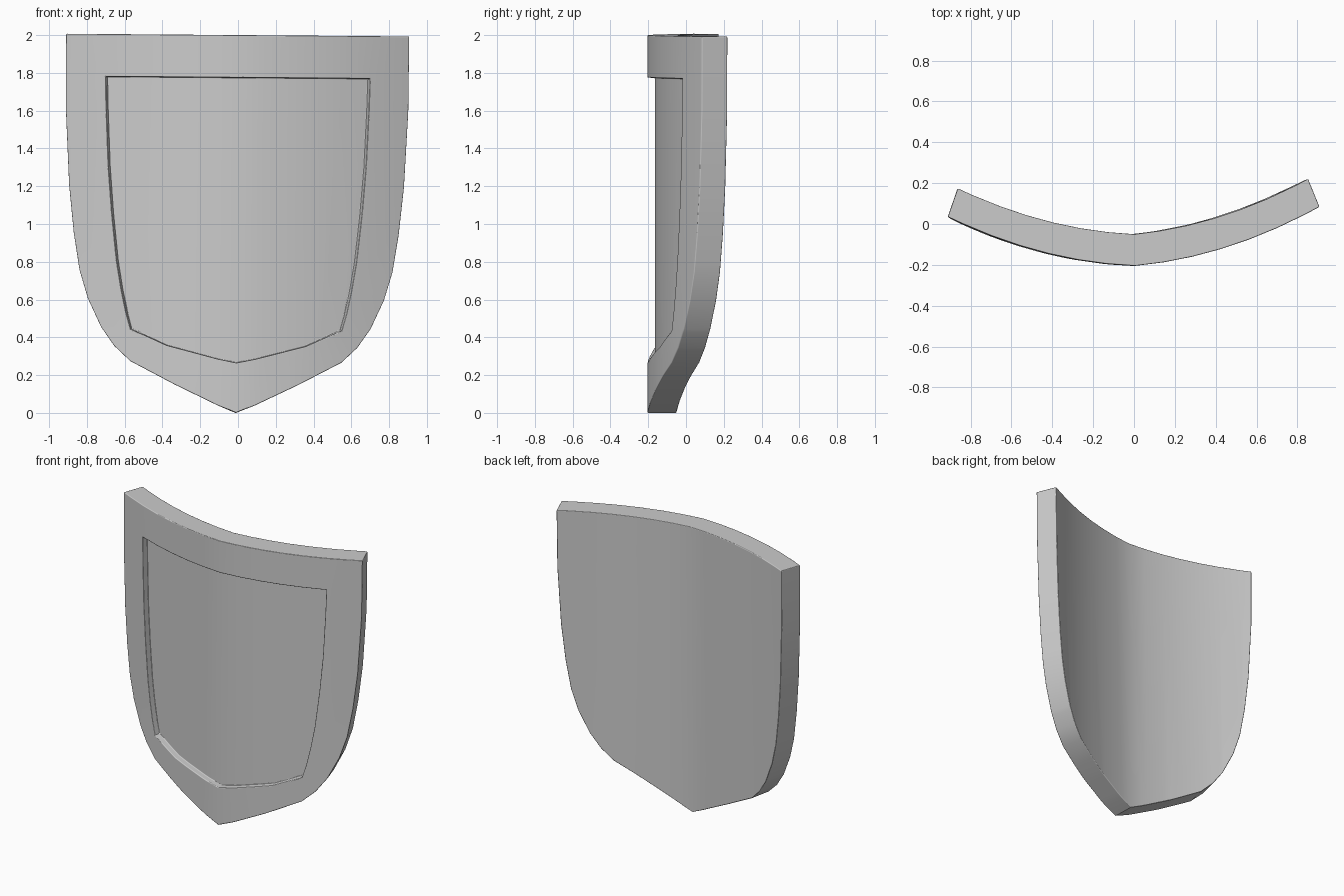
import bpy
import bmesh

cube = bpy.data.objects.get("Cube")
if cube:
    bpy.data.objects.remove(cube)

THICK, RECESS = 0.155, 0.04

# Half outlines (x, z), from top centre down to the tip
RIM = [(0, 2), (.91, 2), (.908, 1.6), (.888, 1.2), (.862, .95), (.83, .75),
       (.785, .6), (.715, .45), (.645, .35), (.56, .27), (.33, .15),
       (.1, .04), (0, 0)]
PANEL = [(0, 1.775), (.7, 1.775), (.695, 1.6), (.682, 1.3), (.662, 1.05),
         (.635, .8), (.61, .65), (.585, .53), (.56, .44), (.47, .4),
         (.37, .355), (.1, .285), (0, .265)]


def mirrored(half):
    """Close a half outline into a full loop."""
    return half + [(-x, z) for x, z in half[-2:0:-1]]


def ring(bm, half, depth):
    return [bm.verts.new((x, depth, z)) for x, z in mirrored(half)]


def bridge(bm, a, b):
    n = len(a)
    for i in range(n):
        j = (i + 1) % n
        bm.faces.new((a[i], a[j], b[j], b[i]))


def bend(co):
    """Bend the flat slab into a bowed plate, then lean it slightly."""
    x, d, z = co
    sign = (x > 1e-4) - (x < -1e-4)
    slope = .063 * sign + .5 * x
    y = -.205 + .063 * abs(x) + .25 * x * x + d * (1 - .13 * x * x)
    x -= .65 * d * slope
    return (x - .027 * y + .008 * (z - 2), y + .027 * x, z - .008 * x)


# Flat slab: raised frame, recessed panel, outer wall and back
bm = bmesh.new()
front = ring(bm, RIM, 0)
lip = ring(bm, PANEL, 0)
floor = ring(bm, PANEL, RECESS)
back = ring(bm, RIM, THICK)
bridge(bm, front, lip)
bridge(bm, lip, floor)
bridge(bm, back, front)
bm.faces.new(floor)
bm.faces.new(back[::-1])

# Vertical cuts so that the slab can bend
for i in range(-6, 7):
    bmesh.ops.bisect_plane(bm, geom=bm.verts[:] + bm.edges[:] + bm.faces[:],
                           dist=0.001, plane_co=(i * .14, 0, 0),
                           plane_no=(1, 0, 0))
for v in bm.verts:
    v.co = bend(v.co)
bmesh.ops.recalc_face_normals(bm, faces=bm.faces[:])

mesh = bpy.data.meshes.new("shield")
bm.to_mesh(mesh)
bm.free()
shield = bpy.data.objects.new("shield", mesh)
bpy.context.collection.objects.link(shield)

# Plain grey material
grey = bpy.data.materials.new("plain grey")
grey.use_nodes = True
colour = (.6, .6, .6, 1)
grey.diffuse_color = colour
grey.node_tree.nodes["Principled BSDF"].inputs["Base Color"].default_value = colour
mesh.materials.append(grey)

# Smooth surfaces with softly rounded rims
bpy.context.view_layer.objects.active = shield
shield.select_set(True)
bpy.ops.object.shade_smooth_by_angle(angle=.7)
bevel = shield.modifiers.new("soft edges", "BEVEL")
bevel.width = .012
bevel.segments = 2
bevel.limit_method = "ANGLE"
bevel.angle_limit = .9
bevel.harden_normals = True
